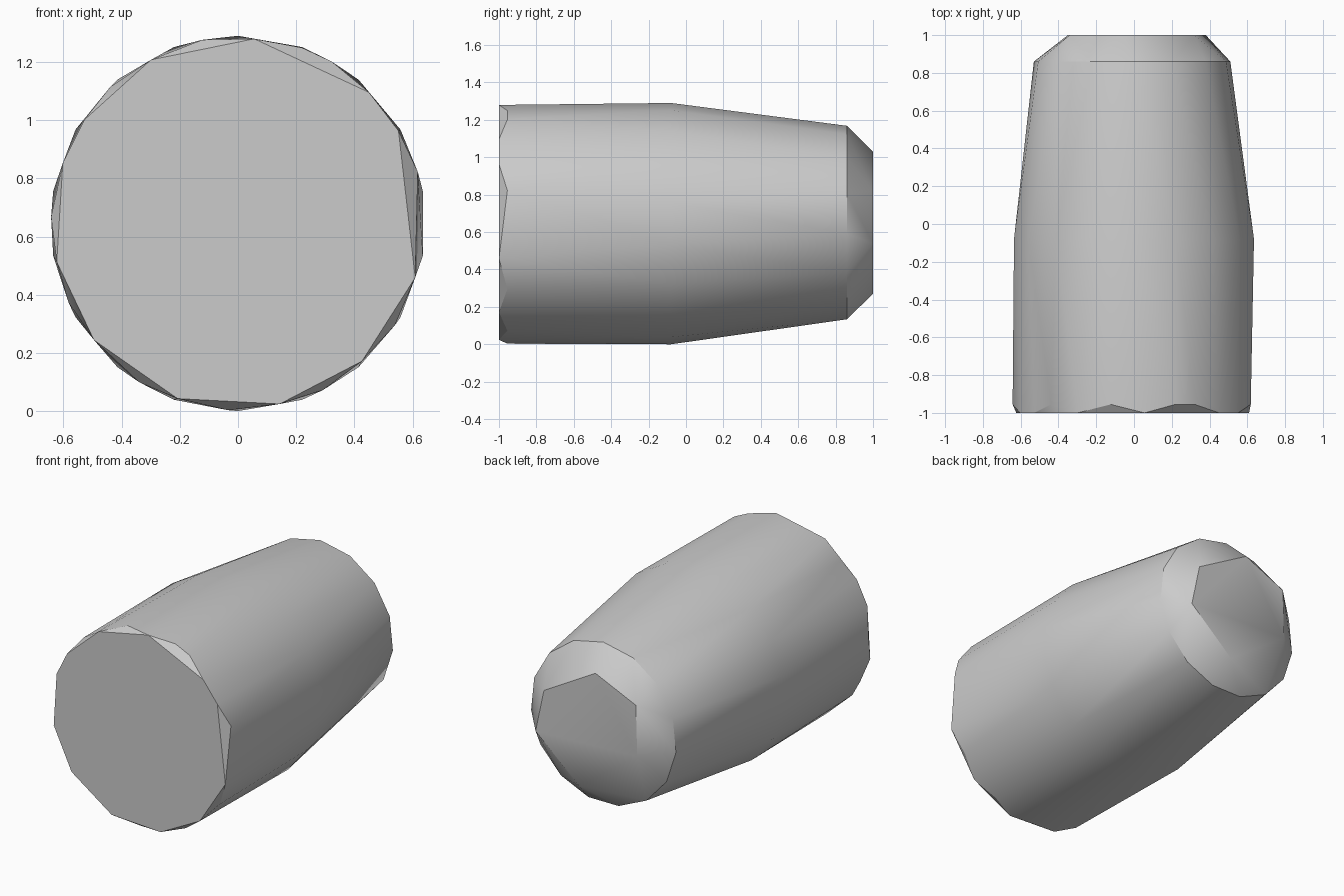
import bpy
import bmesh
from math import radians, sin, cos

AXIS_Z = 0.645

# Remove the default cube
cube = bpy.data.objects.get("Cube")
if cube:
    bpy.data.objects.remove(cube, do_unlink=True)


def ring(bm, y, radius, angles, offset=0.0):
    """Add points round the long axis at the given angles in degrees."""
    for angle in angles:
        a = radians(angle)
        bm.verts.new((offset + radius * cos(a), y, AXIS_Z + radius * sin(a)))


def even(count, start):
    return [start + 360 * i / count for i in range(count)]


bm = bmesh.new()

# Front cap corners, alternating with the chipped rim just behind them
ring(bm, -1.0, 0.637, (85, 45, 30, -17, -48, -77, -109, -141, -168, 161, 146, 118))
ring(bm, -0.955, 0.643, (101, 70, 60, 16, -33, -63, -93, -122, -155, 178, 133))

# Widest ring and tapered shoulder
ring(bm, -0.08, 0.645, even(18, 90))
ring(bm, 0.86, 0.523, even(15, 90), offset=-0.01)

# Small six-sided back cap
for x, z in ((-0.05, 1.03), (-0.34, 0.9), (-0.35, 0.57),
             (0.07, 0.27), (0.38, 0.54), (0.32, 0.82)):
    bm.verts.new((x, 1.0, z))

# Wrap the points in one convex skin and merge the flat caps
bmesh.ops.convex_hull(bm, input=bm.verts)
bmesh.ops.dissolve_limit(bm, angle_limit=radians(1), verts=bm.verts, edges=bm.edges)
bmesh.ops.recalc_face_normals(bm, faces=bm.faces)

mesh = bpy.data.meshes.new("tapered_barrel")
bm.to_mesh(mesh)
bm.free()
barrel = bpy.data.objects.new("tapered_barrel", mesh)
bpy.context.collection.objects.link(barrel)

# Plain grey surface
grey = bpy.data.materials.new("plain_grey")
grey.use_nodes = True
color = (0.6, 0.6, 0.6, 1.0)
grey.diffuse_color = color
grey.node_tree.nodes["Principled BSDF"].inputs["Base Color"].default_value = color
mesh.materials.append(grey)

# Smooth sides with crisp rims
bpy.ops.object.select_all(action="DESELECT")
barrel.select_set(True)
bpy.context.view_layer.objects.active = barrel
bpy.ops.object.shade_smooth_by_angle(angle=radians(30))
